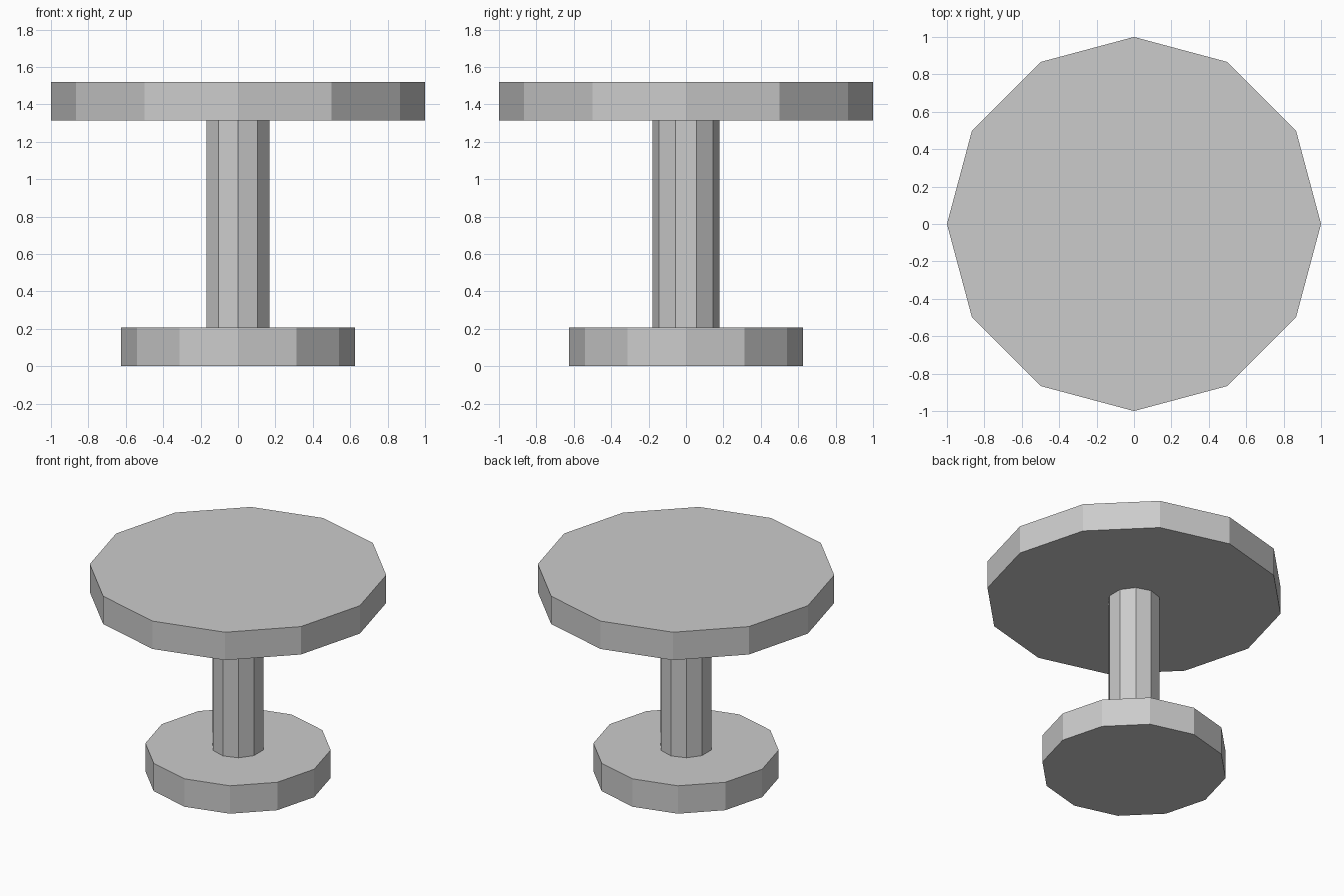
import bpy

cube = bpy.data.objects.get("Cube")
if cube:
    bpy.data.objects.remove(cube, do_unlink=True)

# Single plain grey
grey = bpy.data.materials.new("light_grey")
grey.use_nodes = True
colour = (0.6, 0.6, 0.6, 1.0)
grey.diffuse_color = colour
grey.node_tree.nodes["Principled BSDF"].inputs["Base Color"].default_value = colour


def add_disc(name, sides, radius, bottom, top):
    """Flat-shaded prism with a corner on the y axis."""
    bpy.ops.mesh.primitive_cylinder_add(
        vertices=sides, radius=radius, depth=top - bottom,
        location=(0, 0, (bottom + top) / 2))
    part = bpy.context.object
    part.name = part.data.name = name
    part.data.materials.append(grey)
    return part


base_top = 0.207
table_bottom = 1.313

# Base, post and table top
add_disc("base", 12, 0.625, 0, base_top)
add_disc("post", 10, 0.178, base_top, table_bottom)
add_disc("table_top", 12, 1.0, table_bottom, 1.52)
